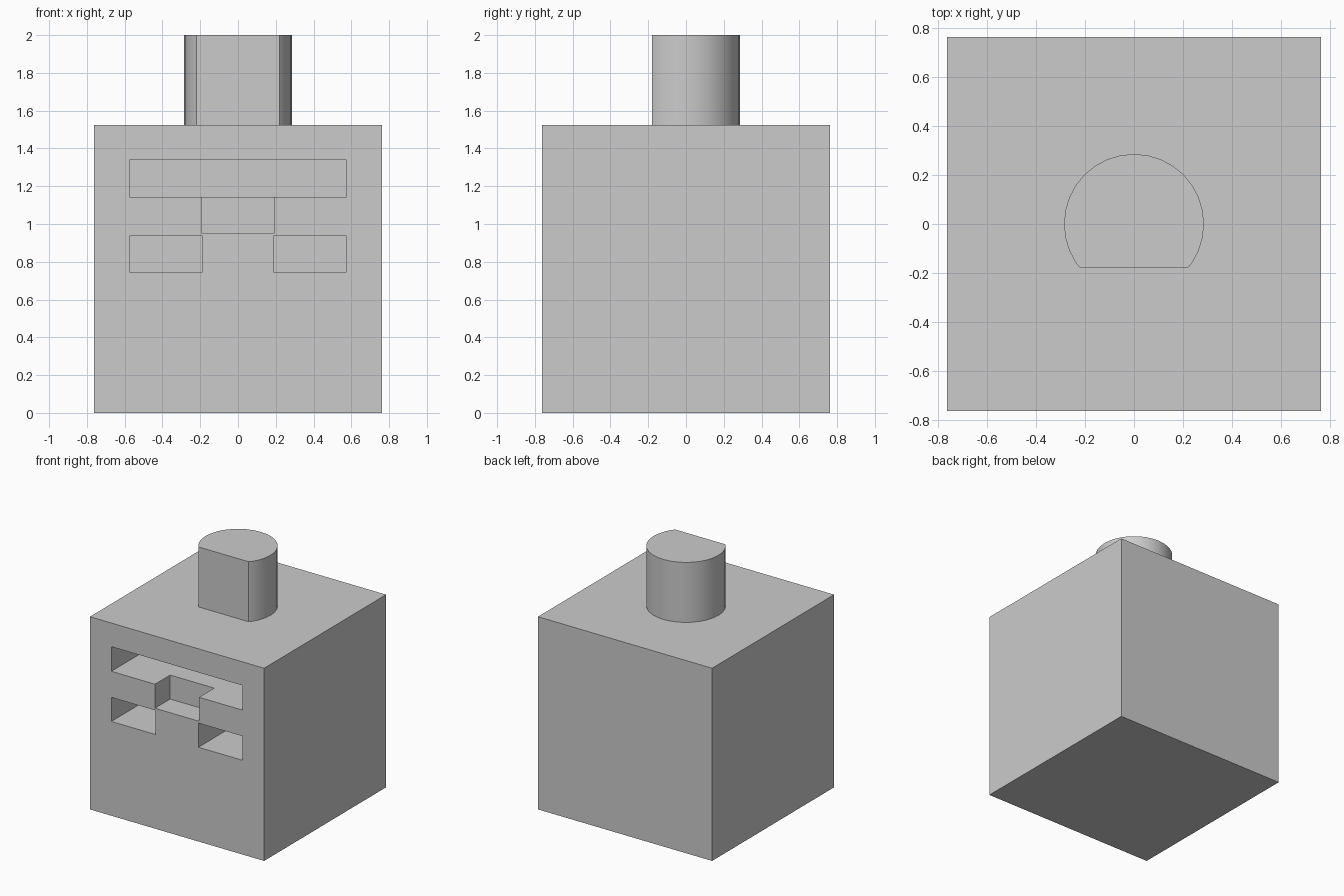
import bpy, bmesh, math

if "Cube" in bpy.data.objects:
    bpy.data.objects.remove(bpy.data.objects["Cube"], do_unlink=True)

SIDE = 1.525     # edge of the cube head
HALF = SIDE / 2

grey = bpy.data.materials.new("plain grey")
grey.use_nodes = True
grey.diffuse_color = (0.6, 0.6, 0.6, 1)
grey.node_tree.nodes["Principled BSDF"].inputs["Base Color"].default_value = grey.diffuse_color


def add_object(name, bm):
    bmesh.ops.recalc_face_normals(bm, faces=bm.faces)
    mesh = bpy.data.meshes.new(name)
    bm.to_mesh(mesh)
    bm.free()
    mesh.materials.append(grey)
    obj = bpy.data.objects.new(name, mesh)
    bpy.context.collection.objects.link(obj)
    return obj


def box(name, x, y, z):
    """Box spanning the given (low, high) pairs."""
    bm = bmesh.new()
    bmesh.ops.create_cube(bm, size=1)
    for v in bm.verts:
        v.co = [lo + (c + 0.5) * (hi - lo) for c, (lo, hi) in zip(v.co, (x, y, z))]
    return add_object(name, bm)


def carve(target, name, x, z, depth):
    """Cut a rectangular recess into the front face."""
    cutter = box(name, x, (-HALF - 0.1, -HALF + depth), z)
    cutter.hide_render = True
    mod = target.modifiers.new(name, "BOOLEAN")
    mod.operation = "DIFFERENCE"
    mod.solver = "EXACT"
    mod.object = cutter
    bpy.context.view_layer.objects.active = target
    bpy.ops.object.modifier_apply(modifier=mod.name)
    bpy.data.objects.remove(cutter, do_unlink=True)


# Cube head with a stepped face of recesses
head = box("head", (-HALF, HALF), (-HALF, HALF), (0, SIDE))
carve(head, "upper_slot", (-0.575, 0.575), (1.143, 1.338), 0.38)
carve(head, "middle_notch", (-0.193, 0.193), (0.953, 1.2), 0.19)
for name, x in (("left_slot", (0.188, 0.575)), ("right_slot", (-0.575, -0.188))):
    carve(head, name, x, (0.746, 0.937), 0.38)

# Round peg on top, with one side cut flat towards the front
bm = bmesh.new()
bmesh.ops.create_cone(bm, cap_ends=True, segments=32, radius1=0.285, radius2=0.285,
                      depth=2 - SIDE)
bmesh.ops.translate(bm, verts=bm.verts, vec=(0, 0, (2 + SIDE) / 2))
cut = bmesh.ops.bisect_plane(bm, geom=bm.verts[:] + bm.edges[:] + bm.faces[:],
                             plane_co=(0, -0.18, 0), plane_no=(0, -1, 0), clear_outer=True)
bmesh.ops.holes_fill(bm, edges=[e for e in bm.edges if e.is_boundary])
peg = add_object("top_peg", bm)

bpy.ops.object.select_all(action="DESELECT")
peg.select_set(True)
bpy.context.view_layer.objects.active = peg
bpy.ops.object.shade_smooth_by_angle(angle=math.radians(20))
